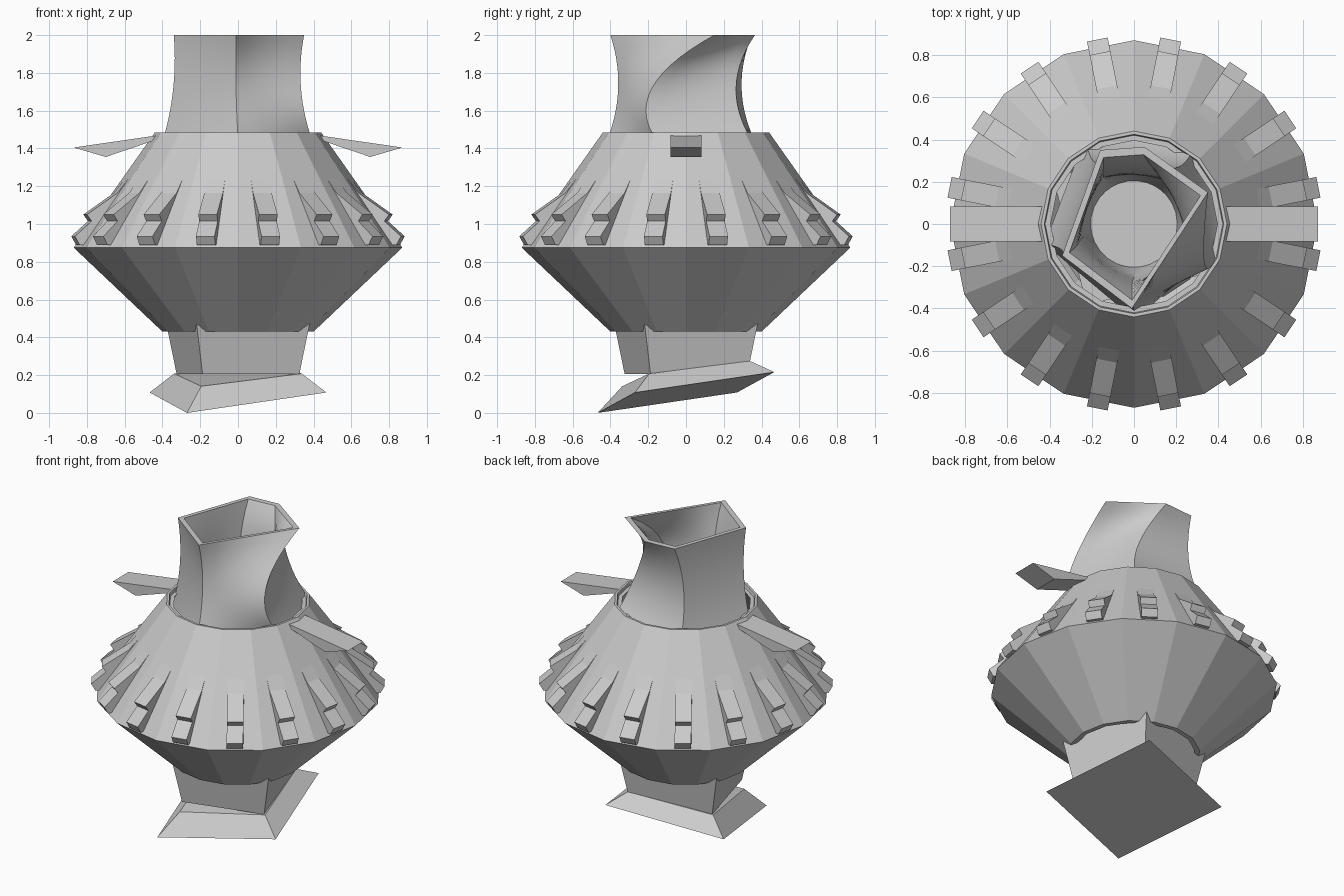
import bpy, bmesh, math
from mathutils import Vector

if "Cube" in bpy.data.objects:
    bpy.data.objects.remove(bpy.data.objects["Cube"])

clay = bpy.data.materials.new("light_grey")
clay.diffuse_color = (0.6, 0.6, 0.6, 1)
clay.use_nodes = True
clay.node_tree.nodes["Principled BSDF"].inputs["Base Color"].default_value = clay.diffuse_color


def make(name, verts, faces, smooth=False):
    me = bpy.data.meshes.new(name)
    me.from_pydata(verts, [], faces)
    bm = bmesh.new()
    bm.from_mesh(me)
    bmesh.ops.recalc_face_normals(bm, faces=bm.faces)
    bm.to_mesh(me)
    bm.free()
    me.materials.append(clay)
    ob = bpy.data.objects.new(name, me)
    bpy.context.collection.objects.link(ob)
    if smooth:
        bpy.context.view_layer.objects.active = ob
        ob.select_set(True)
        bpy.ops.object.shade_smooth_by_angle(angle=math.radians(30))
        ob.select_set(False)
    return ob


def bridge(a, b, n):
    """Quads between two rings of n vertices starting at a and b."""
    return [(a + i, a + (i + 1) % n, b + (i + 1) % n, b + i) for i in range(n)]


def lathe(name, profile, sides):
    """Closed profile loop turned about z."""
    verts, faces, m = [], [], len(profile)
    for r, z in profile:
        for i in range(sides):
            a = 2 * math.pi * i / sides
            verts.append((r * math.cos(a), r * math.sin(a), z))
    for j in range(m):
        faces += bridge(j * sides, (j + 1) % m * sides, sides)
    return make(name, verts, faces)


def plank(name, profile, width, angle):
    """Profile in (radius, z), extruded sideways and turned to an angle."""
    c, s, n = math.cos(angle), math.sin(angle), len(profile)
    verts = [(r * c - w * s, r * s + w * c, z)
             for w in (-width / 2, width / 2) for r, z in profile]
    faces = bridge(0, n, n) + [tuple(range(n)), tuple(range(n, 2 * n))]
    return make(name, verts, faces)


# Body: open sixteen-sided double cone with a wall
lathe("body", [(0.40, 0.43), (0.87, 0.875), (0.44, 1.485), (0.425, 1.485),
               (0.42, 1.465), (0.395, 1.465), (0.82, 0.875), (0.37, 0.43)], 16)

# Ribs: one stepped rib on every upper facet
rib = [(0.49, 1.38), (0.66, 1.165), (0.825, 1.05), (0.80, 1.015),
       (0.89, 0.935), (0.865, 0.89), (0.82, 0.89), (0.47, 1.36)]
for k in range(16):
    plank(f"rib_{k + 1}", rib, 0.10, math.radians(11.25 + 22.5 * k))

# Side handles: thin wedges
handle = [(0.42, 1.47), (0.87, 1.405), (0.70, 1.355), (0.42, 1.45)]
plank("right_handle", handle, 0.165, 0)
plank("left_handle", handle, 0.165, math.pi)

# Neck: twisted five-sided tube, corners given at three heights
KEYS = [(1.45, [(0, -.415), (.39, -.16), (.275, .345), (-.22, .36), (-.395, -.10)]),
        (1.70, [(-.01, -.36), (.335, -.19), (.19, .265), (-.19, .295), (-.345, -.12)]),
        (2.00, [(-.01, -.40), (.35, .15), (.05, .365), (-.16, .35), (-.34, -.15)])]
SPLIT = 6
N = 5 * SPLIT


def section(z):
    """Neck outline at a height: smooth corner paths with straight sides."""
    corners = [Vector((0, 0)) for _ in range(5)]
    for i, (zi, pts) in enumerate(KEYS):
        w = 1.0
        for j, (zj, _) in enumerate(KEYS):
            if i != j:
                w *= (z - zj) / (zi - zj)
        for c, p in zip(corners, pts):
            c += w * Vector(p)
    return [corners[k].lerp(corners[(k + 1) % 5], s / SPLIT)
            for k in range(5) for s in range(SPLIT)]


rings = [[(p.x, p.y, z) for p in section(z)]
         for z in [1.36 + 0.64 * i / 16 for i in range(17)]]
# inner funnel narrows from the mouth to a round floor
for i in range(13):
    t = i / 12
    z = 2 - 0.75 * t
    ring = []
    for p in section(max(z, 1.45)):
        q = (p * 0.90).lerp(p.normalized() * 0.205, t)
        ring.append((q.x, q.y, z))
    rings.append(ring)
verts = [v for r in rings for v in r]
faces = [f for j in range(len(rings) - 1) for f in bridge(j * N, (j + 1) * N, N)]
faces.append(tuple(range((len(rings) - 1) * N, len(rings) * N)))
make("neck", verts, faces, smooth=True)


# Foot: square stem standing on a tilted, flared block
def square(r, z, tilt=0.0):
    out = []
    for k, dz in enumerate((-tilt, 0, tilt, 0)):
        a = math.radians(-120 + 90 * k)
        out.append((r * math.cos(a), r * math.sin(a), z + dz))
    return out


box = [(0, 1, 2, 3), (4, 5, 6, 7)] + bridge(0, 4, 4)
make("foot_stem", square(0.375, 0.205) + square(0.445, 0.50), box)
make("foot_base", square(0.54, 0.108, 0.108) + square(0.39, 0.208, 0.067), box)
